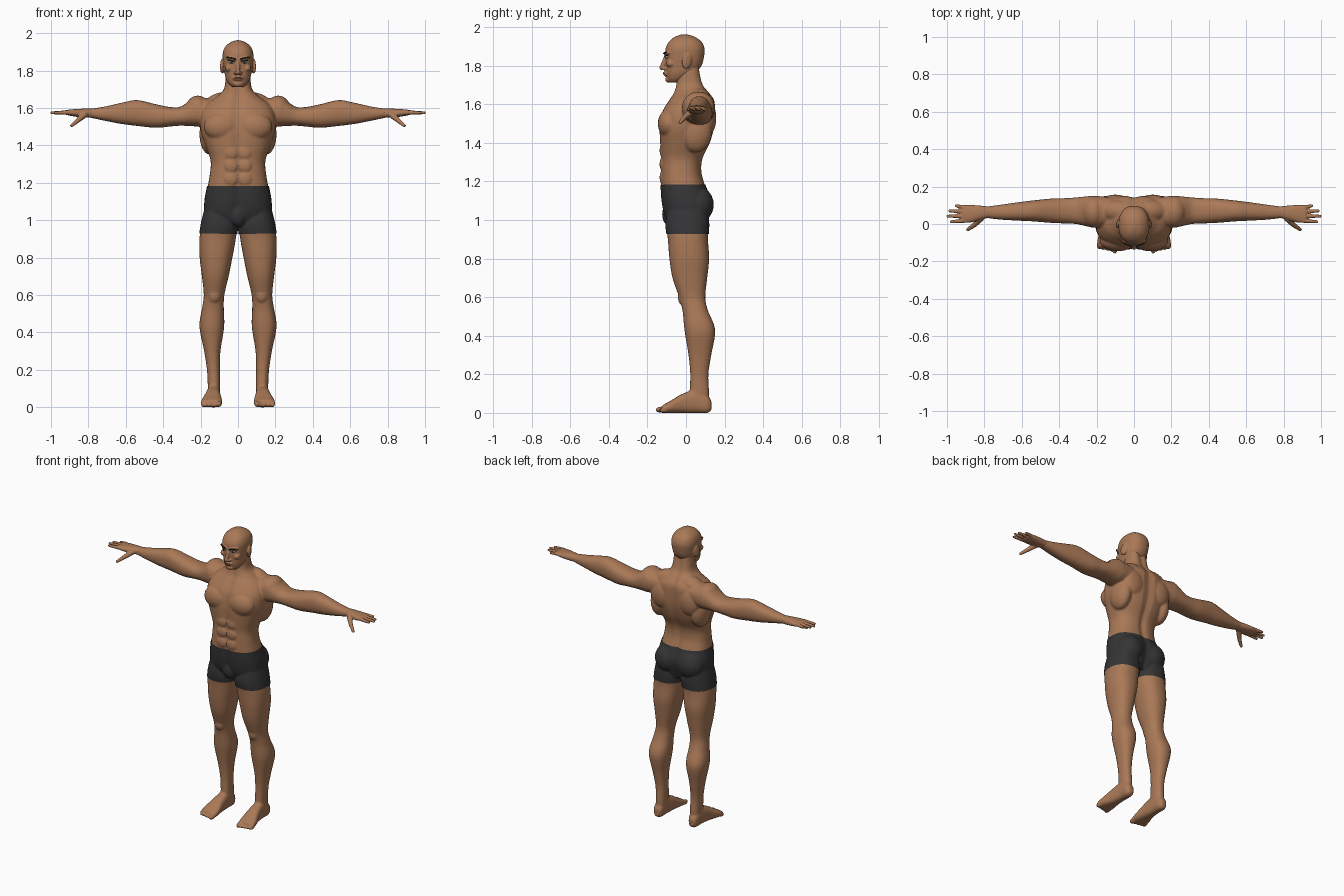
import bpy
import bmesh
from math import cos, sin, pi, exp
from mathutils import Vector, Matrix, Euler

cube = bpy.data.objects.get("Cube")
if cube:
    bpy.data.objects.remove(cube, do_unlink=True)

BOTH = (1, -1)
CENTRE = (1,)


def material(name, colour):
    mat = bpy.data.materials.new(name)
    mat.use_nodes = True
    rgba = (*colour, 1)
    mat.diffuse_color = rgba
    shader = mat.node_tree.nodes["Principled BSDF"]
    shader.inputs["Base Color"].default_value = rgba
    shader.inputs["Roughness"].default_value = 0.7
    return mat


skin = material("tan skin", (0.40, 0.19, 0.095))
cloth = material("charcoal cloth", (0.035, 0.035, 0.037))
hair = material("dark brow hair", (0.02, 0.015, 0.012))
white = material("eye white", (0.6, 0.57, 0.52))
lip_colour = material("brown lip", (0.2, 0.075, 0.045))


def smooth_rows(rows, steps=5):
    """Catmull-Rom interpolation between measured cross-sections."""
    rows = [Vector(r) for r in rows]
    padded = [rows[0]] + rows + [rows[-1]]
    result = []
    for a, b, c, d in zip(padded, padded[1:], padded[2:], padded[3:]):
        for i in range(steps):
            t = i / steps
            result.append(b + (c - a) * (t / 2)
                          + (a * 2 - b * 5 + c * 4 - d) * (t * t / 2)
                          + (b * 3 - a - c * 3 + d) * (t ** 3 / 2))
    return result + [rows[-1]]


def loft(bm, axis, rows, sides=CENTRE, power=2.3, groove=0, count=40):
    """Skin of oval sections; a row is (position, low, high, low, high)."""
    for side in sides:
        rings = []
        for pos, a0, a1, b0, b1 in smooth_rows(rows):
            ring = []
            for k in range(count):
                c, s = cos(2 * pi * k / count), sin(2 * pi * k / count)
                u = abs(c) ** (2 / power) * (1 if c > 0 else -1)
                v = abs(s) ** (2 / power) * (1 if s > 0 else -1)
                a = (a0 + a1) / 2 + u * (a1 - a0) / 2
                b = (b0 + b1) / 2 + v * (b1 - b0) / 2
                b -= v * groove * exp(-(a / 0.02) ** 2)
                p = {"x": (pos, a, b), "y": (a, pos, b), "z": (a, b, pos)}[axis]
                ring.append(bm.verts.new((p[0] * side, p[1], p[2])))
            rings.append(ring)
        for low, high in zip(rings, rings[1:]):
            for k in range(count):
                n = (k + 1) % count
                bm.faces.new((low[k], low[n], high[n], high[k]))
        bm.faces.new(rings[0])
        bm.faces.new(rings[-1])


def even(rows):
    """Expand (height, half width, front, back) to a full row."""
    return [(z, -w, w, front, back) for z, w, front, back in rows]


def ball(bm, centre, radii, sides=BOTH, turn=(0, 0, 0)):
    place = (Matrix.Translation(centre) @ Euler(turn).to_matrix().to_4x4()
             @ Matrix.Diagonal((*radii, 1)))
    for side in sides:
        bmesh.ops.create_uvsphere(bm, u_segments=24, v_segments=16, radius=1,
                                  matrix=Matrix.Diagonal((side, 1, 1, 1)) @ place)


def rod(bm, start, end, r0, r1, sides=BOTH):
    """Tapered rounded rod, used for fingers and the nose."""
    start, end = Vector(start), Vector(end)
    span = end - start
    place = (Matrix.Translation((start + end) / 2)
             @ span.to_track_quat("Z", "Y").to_matrix().to_4x4())
    for side in sides:
        bmesh.ops.create_cone(bm, cap_ends=True, segments=20, radius1=r0,
                              radius2=r1, depth=span.length,
                              matrix=Matrix.Diagonal((side, 1, 1, 1)) @ place)
    ball(bm, start, (r0, r0, r0), sides)
    ball(bm, end, (r1, r1, r1), sides)


def finish(name, bm, mat, voxel=0, rounds=3):
    """Make an object; with a voxel size the shapes are fused into one skin."""
    bmesh.ops.recalc_face_normals(bm, faces=bm.faces)
    mesh = bpy.data.meshes.new(name)
    bm.to_mesh(mesh)
    bm.free()
    ob = bpy.data.objects.new(name, mesh)
    bpy.context.collection.objects.link(ob)
    if voxel:
        remesh = ob.modifiers.new("fuse", "REMESH")
        remesh.mode = "VOXEL"
        remesh.voxel_size = voxel
        relax = ob.modifiers.new("relax", "SMOOTH")
        relax.factor = 0.5
        relax.iterations = rounds
        bpy.context.view_layer.update()
        graph = bpy.context.evaluated_depsgraph_get()
        baked = bpy.data.meshes.new_from_object(ob.evaluated_get(graph))
        ob.modifiers.clear()
        ob.data = baked
    ob.data.materials.clear()
    ob.data.materials.append(mat)
    ob.data.shade_smooth()
    return ob


# Torso and neck
bm = bmesh.new()
loft(bm, "z", even([
    (.97, .1, -.08, .09), (1.03, .17, -.11, .115), (1.1, .176, -.125, .128),
    (1.18, .162, -.13, .1), (1.25, .15, -.13, .082), (1.32, .147, -.13, .088),
    (1.4, .175, -.136, .125), (1.48, .2, -.138, .147), (1.56, .2, -.125, .152),
    (1.62, .17, -.09, .148), (1.66, .115, -.065, .122), (1.7, .076, -.055, .092),
    (1.76, .066, -.048, .076), (1.82, .06, -.03, .07)]), power=2.5, groove=.012)

# Torso muscles
ball(bm, (.088, -.09, 1.5), (.095, .056, .075))
ball(bm, (.1, .115, 1.53), (.08, .042, .09))
ball(bm, (.15, .05, 1.46), (.056, .085, .11))
ball(bm, (.09, .07, 1.62), (.1, .06, .062), turn=(0, .25, 0))
ball(bm, (.085, .06, 1.08), (.086, .08, .09))
ball(bm, (0, -.08, 1.03), (.045, .04, .06), CENTRE)
for z in (1.22, 1.29, 1.36):
    ball(bm, (.037, -.122, z), (.036, .015, .036))

# Arms with shoulders
loft(bm, "x", [
    (.1, 0, .14, 1.52, 1.645), (.2, -.02, .15, 1.502, 1.655),
    (.25, -.013, .148, 1.503, 1.643), (.31, 0, .142, 1.505, 1.606),
    (.37, .003, .138, 1.5, 1.606), (.44, .006, .136, 1.494, 1.62),
    (.54, .014, .126, 1.504, 1.642), (.62, .018, .116, 1.514, 1.628),
    (.72, .024, .102, 1.533, 1.606), (.8, .034, .092, 1.55, 1.594),
    (.83, .036, .09, 1.553, 1.591)], BOTH)
ball(bm, (.215, .065, 1.588), (.068, .085, .078))

# Legs
loft(bm, "z", [
    (1.06, .03, .176, -.09, .11), (.98, .004, .195, -.103, .117),
    (.9, .012, .206, -.094, .114), (.8, .03, .205, -.086, .12),
    (.7, .05, .193, -.07, .11), (.6, .073, .183, -.036, .1),
    (.53, .076, .192, -.018, .114), (.43, .074, .206, -.008, .151),
    (.3, .094, .181, .013, .131), (.2, .097, .166, .022, .116),
    (.1, .096, .161, .019, .12), (.03, .1, .16, .02, .12)], BOTH)
ball(bm, (.127, -.012, .6), (.036, .03, .045))

# Feet and toes
loft(bm, "y", [
    (.132, .115, .148, .015, .06), (.11, .1, .162, 0, .09),
    (.05, .096, .166, 0, .118), (-.02, .092, .176, 0, .098),
    (-.08, .085, .194, 0, .063), (-.125, .086, .199, 0, .038)], BOTH, power=2.6)
for toe in range(5):
    size = .016 if toe == 0 else .012
    ball(bm, (.102 + toe * .021, -.133 + toe * .004, size),
         (size * .9, size * 1.6, size))
body = finish("body", bm, skin, voxel=.006)

# Shorts: a raised band taken from the body surface
bm = bmesh.new()
bm.from_mesh(body.data)
for height, up in ((1.183, 1), (.928, -1)):
    bmesh.ops.bisect_plane(bm, geom=bm.verts[:] + bm.edges[:] + bm.faces[:],
                           plane_co=(0, 0, height), plane_no=(0, 0, up),
                           clear_outer=True)
bm.normal_update()
for vert in bm.verts:
    vert.co += vert.normal * .004
finish("shorts", bm, cloth)

# Hands
bm = bmesh.new()
loft(bm, "x", [
    (.78, .033, .094, 1.548, 1.596), (.83, .02, .099, 1.549, 1.596),
    (.88, .007, .102, 1.555, 1.593), (.92, .008, .1, 1.563, 1.589)], BOTH)
for base, tip, reach in ((.018, .012, .978), (.042, .042, .995),
                         (.066, .07, .985), (.089, .097, .95)):
    knuckle = Vector((.905, base, 1.576))
    end = Vector((reach, tip, 1.574))
    rod(bm, knuckle, end, .012, .008)
rod(bm, (.82, .03, 1.565), (.853, -.005, 1.536), .018, .013)
rod(bm, (.853, -.005, 1.536), (.889, -.03, 1.506), .013, .009)
finish("hands", bm, skin, voxel=.004, rounds=2)

# Head with nose, brow ridge, cheeks, jaw and ears
bm = bmesh.new()
loft(bm, "z", even([
    (1.712, .03, -.085, -.03), (1.73, .05, -.096, 0), (1.76, .066, -.103, .045),
    (1.8, .074, -.106, .08), (1.85, .081, -.107, .094), (1.89, .082, -.106, .096),
    (1.925, .07, -.088, .08), (1.95, .042, -.058, .046), (1.962, .01, -.025, .01)]))
rod(bm, (0, -.104, 1.85), (0, -.126, 1.79), .009, .012, CENTRE)
ball(bm, (.012, -.113, 1.787), (.01, .012, .009))
ball(bm, (.035, -.098, 1.864), (.034, .014, .011), turn=(0, -.15, .35))
ball(bm, (.05, -.078, 1.812), (.02, .025, .02))
ball(bm, (0, -.09, 1.729), (.027, .017, .017), CENTRE)
ball(bm, (0, -.099, 1.76), (.029, .019, .016), CENTRE)
ball(bm, (.083, .005, 1.825), (.011, .026, .042), turn=(-.2, 0, .3))
finish("head", bm, skin, voxel=.004, rounds=2)

# Eyes, irises, brows and lips
bm = bmesh.new()
ball(bm, (.034, -.099, 1.845), (.016, .009, .007), turn=(0, 0, .3))
finish("eyes", bm, white)
bm = bmesh.new()
ball(bm, (.034, -.107, 1.845), (.006, .003, .006))
ball(bm, (.034, -.102, 1.852), (.019, .009, .003), turn=(0, -.1, .3))
finish("irises_and_lashes", bm, hair)
bm = bmesh.new()
ball(bm, (.036, -.109, 1.867), (.029, .005, .005), turn=(0, -.18, .38))
finish("eyebrows", bm, hair)
bm = bmesh.new()
ball(bm, (0, -.115, 1.761), (.022, .005, .004), CENTRE)
finish("lips", bm, lip_colour)
